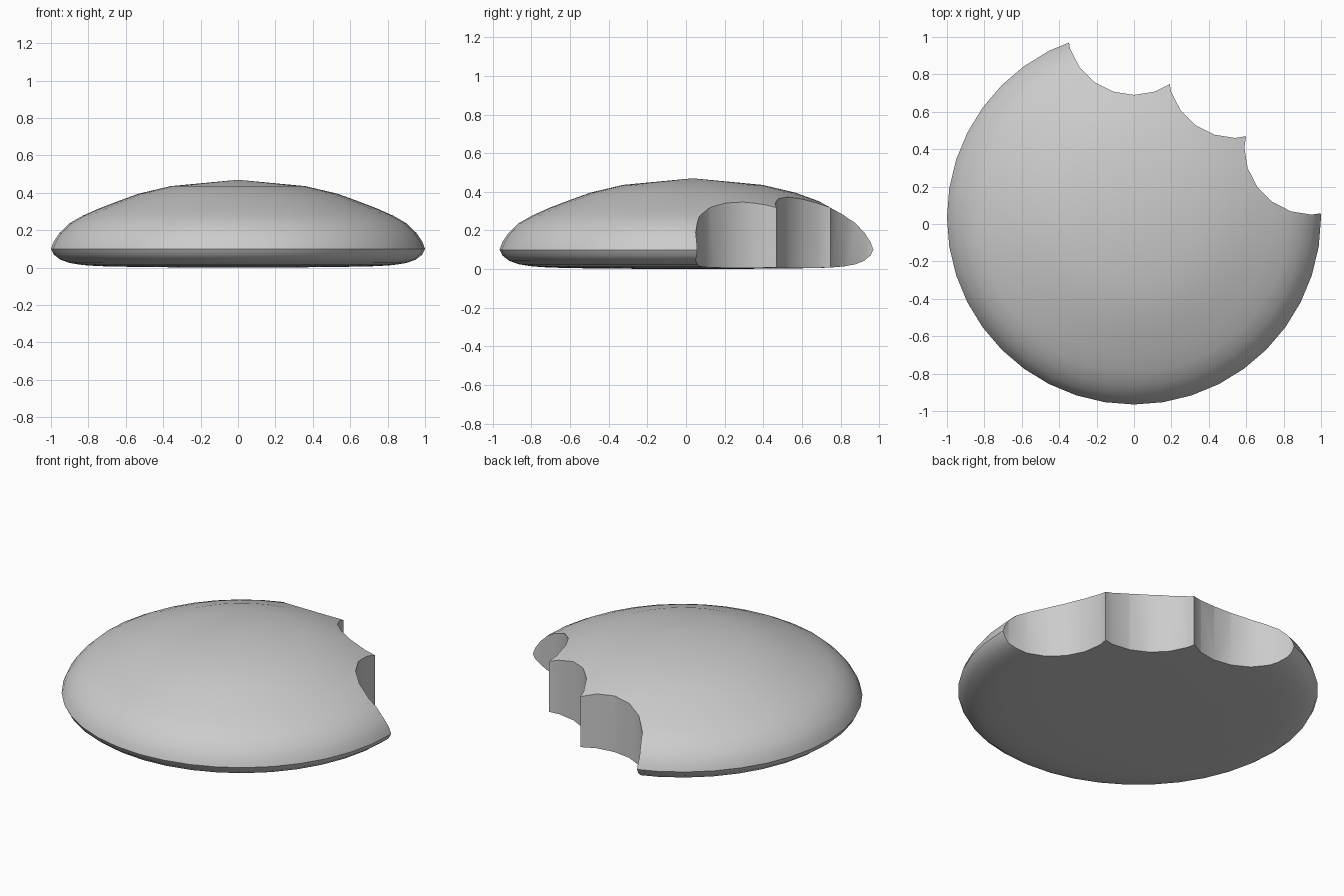
import bpy, bmesh, math

if "Cube" in bpy.data.objects:
    bpy.data.objects.remove(bpy.data.objects["Cube"])

CY = 0.035   # centre of the round body
SEG = 40


def make_object(name, bm):
    bmesh.ops.recalc_face_normals(bm, faces=bm.faces)
    mesh = bpy.data.meshes.new(name)
    bm.to_mesh(mesh)
    bm.free()
    ob = bpy.data.objects.new(name, mesh)
    bpy.context.collection.objects.link(ob)
    return ob


# Domed round body, lathed from a half profile (radius, height)
profile = [(0.36, 0.436), (0.53, 0.396), (0.64, 0.356), (0.74, 0.318), (0.83, 0.278),
           (0.90, 0.238), (0.955, 0.185), (0.985, 0.14), (1.0, 0.10),
           (0.985, 0.07), (0.95, 0.043), (0.90, 0.025), (0.83, 0.014),
           (0.74, 0.008), (0.50, 0.003)]
bm = bmesh.new()
rings = [[bm.verts.new((r * math.cos(2 * math.pi * i / SEG),
                        CY + r * math.sin(2 * math.pi * i / SEG), z))
          for i in range(SEG)] for r, z in profile]
top = bm.verts.new((0, CY, 0.47))
bottom = bm.verts.new((0, CY, 0))
for i in range(SEG):
    j = (i + 1) % SEG
    bm.faces.new((top, rings[0][i], rings[0][j]))
    bm.faces.new((bottom, rings[-1][j], rings[-1][i]))
    for a, b in zip(rings, rings[1:]):
        bm.faces.new((a[i], b[i], b[j], a[j]))
body = make_object("bitten_cookie", bm)

# Three tooth-shaped bites, cut with upright cylinders
for n, (x, y) in enumerate([(0, 1.05), (0.54, 0.82), (0.95, 0.41)]):
    bpy.ops.mesh.primitive_cylinder_add(vertices=20, radius=0.36, depth=2, location=(x, y, 0.2))
    cutter = bpy.context.object
    cutter.name = f"bite_cutter_{n + 1}"
    mod = body.modifiers.new("bite", 'BOOLEAN')
    mod.operation = 'DIFFERENCE'
    mod.solver = 'EXACT'
    mod.object = cutter
    bpy.context.view_layer.objects.active = body
    bpy.ops.object.modifier_apply(modifier=mod.name)
    bpy.data.objects.remove(cutter)

# Smooth dome and bite walls, crisp bite rims
bpy.ops.object.select_all(action='DESELECT')
body.select_set(True)
bpy.context.view_layer.objects.active = body
bpy.ops.object.shade_smooth_by_angle(angle=math.radians(35))
